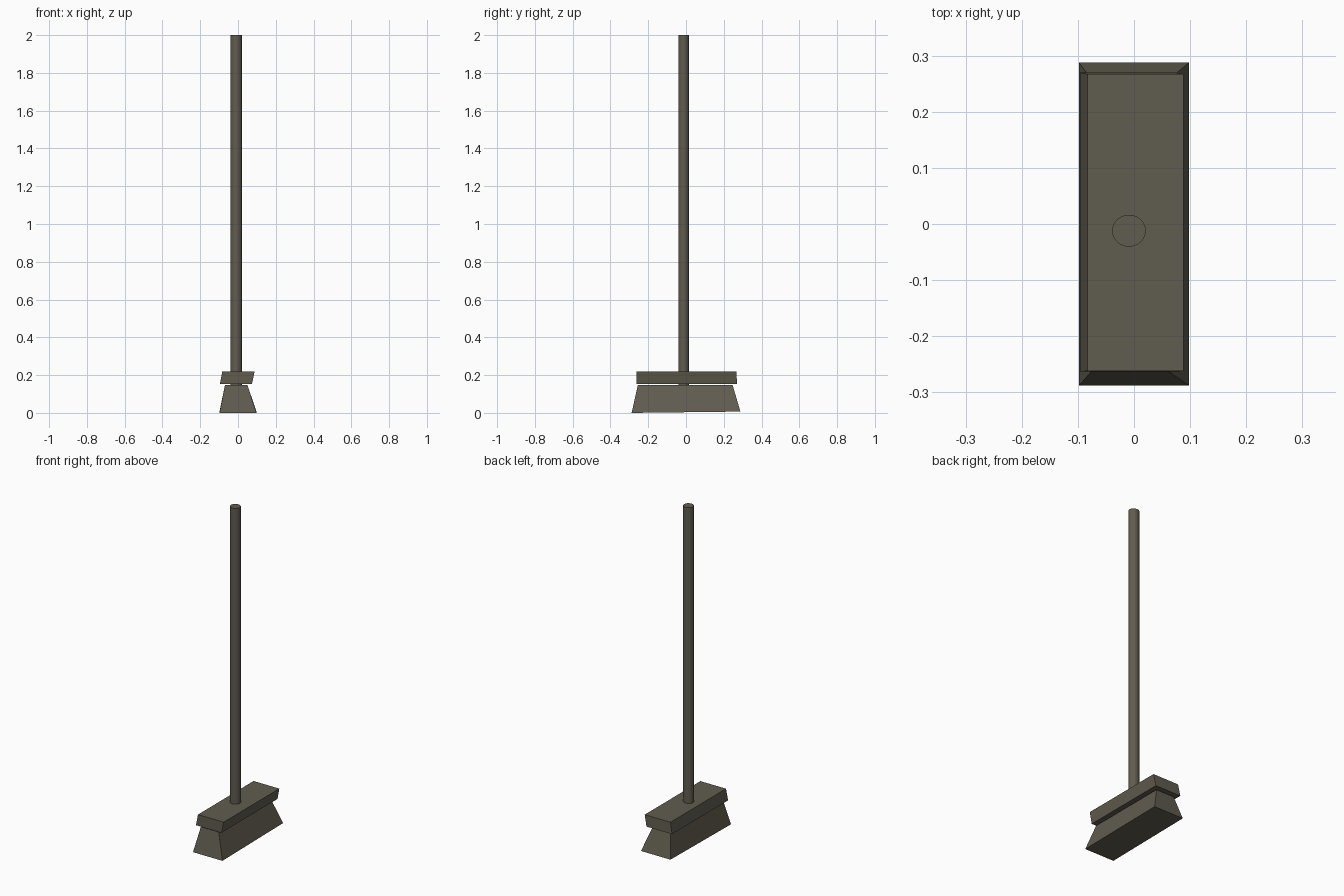
import bpy, bmesh

if "Cube" in bpy.data.objects:
    bpy.data.objects.remove(bpy.data.objects["Cube"])

mat = bpy.data.materials.new("dark olive brown")
mat.diffuse_color = (0.118, 0.107, 0.078, 1)
mat.use_nodes = True
mat.node_tree.nodes["Principled BSDF"].inputs["Base Color"].default_value = mat.diffuse_color


def frustum(name, bottom, top):
    """Closed box-like solid from two four-corner loops."""
    bm = bmesh.new()
    lo = [bm.verts.new(p) for p in bottom]
    hi = [bm.verts.new(p) for p in top]
    bm.faces.new(lo[::-1])
    bm.faces.new(hi)
    for i in range(4):
        j = (i + 1) % 4
        bm.faces.new((lo[i], lo[j], hi[j], hi[i]))
    me = bpy.data.meshes.new(name)
    bm.to_mesh(me)
    bm.free()
    me.materials.append(mat)
    ob = bpy.data.objects.new(name, me)
    bpy.context.collection.objects.link(ob)
    return ob


def rect(x0, x1, y0, y1, z0, z1=None):
    """Corner loop; z runs from z0 at the front to z1 at the back."""
    z1 = z0 if z1 is None else z1
    return [(x0, y0, z0), (x1, y0, z0), (x1, y1, z1), (x0, y1, z1)]


# Flared bristles
frustum("bristles", rect(-0.098, 0.098, -0.288, 0.288, 0.0, 0.007),
        rect(-0.069, 0.05, -0.255, 0.247, 0.147))

# Slightly slanted head block
frustum("head_block", rect(-0.096, 0.074, -0.263, 0.270, 0.153),
        rect(-0.083, 0.088, -0.262, 0.267, 0.22))

# Long round handle, running through the block
bpy.ops.mesh.primitive_cylinder_add(vertices=24, radius=0.03, depth=1.853,
                                    location=(-0.009, -0.012, 1.0735))
handle = bpy.context.object
handle.name = "handle"
handle.scale.y = 0.95
handle.data.materials.append(mat)
bpy.ops.object.shade_smooth_by_angle()
